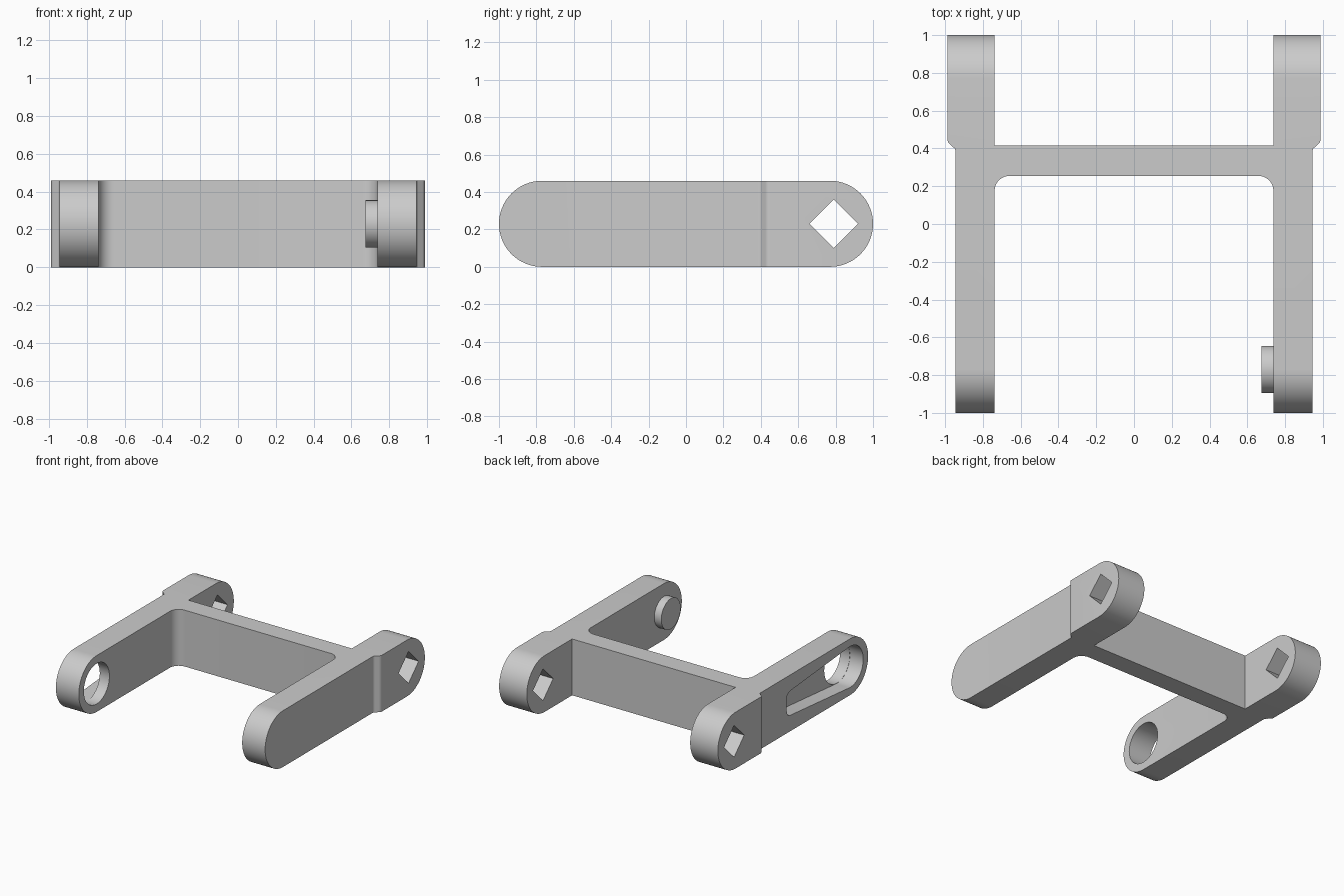
import bpy
from math import sin, cos, pi, radians
from mathutils import Matrix

cube = bpy.data.objects.get("Cube")
if cube:
    bpy.data.objects.remove(cube, do_unlink=True)

H = 0.46           # height of the frame
MID = H / 2
INNER, OUTER, PAD = 0.738, 0.945, 0.988   # arm faces in x
PIVOT = -0.77      # y of the front pivot

grey = bpy.data.materials.new("light_grey")
grey.use_nodes = True
grey.diffuse_color = (0.6, 0.6, 0.6, 1)
grey.node_tree.nodes["Principled BSDF"].inputs["Base Color"].default_value = (0.6, 0.6, 0.6, 1)


def arc(cx, cy, r, start, end, n=12):
    angles = [radians(start + (end - start) * i / n) for i in range(n + 1)]
    return [(cx + r * cos(a), cy + r * sin(a)) for a in angles]


def prism(name, outline, lo, hi, along_x=False):
    """Extrude a closed outline along z, or a (y, z) outline along x."""
    n = len(outline)
    verts = [(w, u, v) if along_x else (u, v, w) for w in (lo, hi) for u, v in outline]
    faces = [tuple(reversed(range(n))), tuple(range(n, 2 * n))]
    faces += [(i, (i + 1) % n, n + (i + 1) % n, n + i) for i in range(n)]
    mesh = bpy.data.meshes.new(name)
    mesh.from_pydata(verts, [], faces)
    mesh.update()
    mesh.materials.append(grey)
    obj = bpy.data.objects.new(name, mesh)
    bpy.context.collection.objects.link(obj)
    return obj


def activate(obj):
    bpy.ops.object.select_all(action='DESELECT')
    obj.select_set(True)
    bpy.context.view_layer.objects.active = obj


def boolean(target, tool, operation):
    mod = target.modifiers.new(operation, 'BOOLEAN')
    mod.operation, mod.solver, mod.object = operation, 'EXACT', tool
    activate(target)
    bpy.ops.object.modifier_apply(modifier=mod.name)
    bpy.data.objects.remove(tool, do_unlink=True)


# H-shaped plan: right half, counter-clockwise from the crossbar front, then mirrored
fillet = 0.08
half = arc(INNER - fillet, 0.255 - fillet, fillet, 90, 0)
half += [(INNER, -1.1), (OUTER, -1.1)]
half += arc(OUTER + 0.025, 0.385, 0.025, 180, 120, 6)
half += arc(PAD - 0.035, 0.45, 0.035, -60, 0, 6)
half += [(PAD, 1.1), (INNER, 1.1), (INNER, 0.415)]
plan = half + [(-x, y) for x, y in reversed(half)]
frame = prism("frame", plan, -0.1, H + 0.1)

# Round the arm ends with a side profile
side = arc(1 - MID, MID, MID, -90, 90, 32) + arc(MID - 1, MID, MID, 90, 270, 32)
boolean(frame, prism("side_cutter", side, -1.2, 1.2, True), 'INTERSECT')

# Square sockets through both rear ends
diamond = arc(0.79, MID, 0.13, 0, 270, 3)
boolean(frame, prism("socket_cutter", diamond, -1.2, 1.2, True), 'DIFFERENCE')

# Round pivot hole through the right arm
hole = arc(PIVOT, MID, 0.165, 0, 354.375, 63)
boolean(frame, prism("hole_cutter", hole, -1.2, -0.5, True), 'DIFFERENCE')

# Tapered pocket in the outer face of the right arm, running back from the hole
pocket = arc(PIVOT, MID, 0.167, 86, 274, 32)
pocket += arc(0.0, MID - 0.05, 0.05, -86, 0, 8) + arc(0.0, MID + 0.05, 0.05, 0, 86, 8)
boolean(frame, prism("pocket_cutter", pocket, -1.2, -OUTER + 0.12, True), 'DIFFERENCE')

# Pivot peg on the inner face of the left arm
peg = prism("pivot_peg", arc(PIVOT, MID, 0.125, 0, 354.375, 63), 0.675, INNER + 0.02, True)

for obj in (frame, peg):
    activate(obj)
    bpy.ops.object.shade_smooth_by_angle(angle=radians(25))
